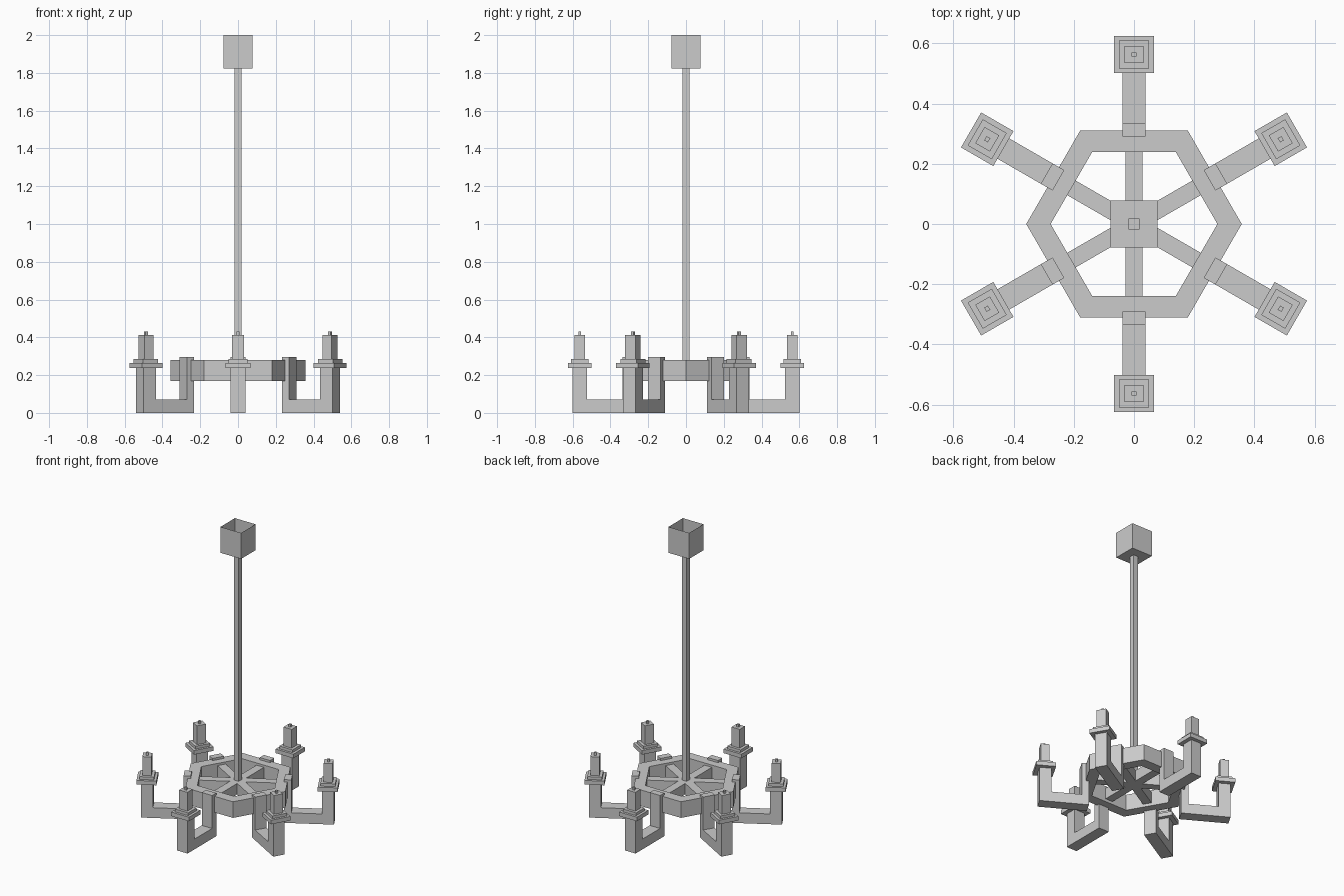
import bpy, bmesh
from math import radians, cos, sin
from mathutils import Matrix, Vector

cube = bpy.data.objects.get("Cube")
if cube:
    bpy.data.objects.remove(cube, do_unlink=True)

metal = bpy.data.materials.new("grey_metal")
metal.use_nodes = True
GREY = (0.6, 0.6, 0.6, 1)
metal.diffuse_color = GREY
metal.node_tree.nodes["Principled BSDF"].inputs["Base Color"].default_value = GREY


def finish(name, bm, angle=0):
    """Turn a bmesh into a flat-shaded object, rotated about the z axis."""
    mesh = bpy.data.meshes.new(name)
    bm.to_mesh(mesh)
    bm.free()
    mesh.materials.append(metal)
    obj = bpy.data.objects.new(name, mesh)
    obj.rotation_euler.z = radians(angle)
    bpy.context.collection.objects.link(obj)
    return obj


def add_box(bm, x0, x1, half_y, z0, z1):
    size = Matrix.Diagonal((x1 - x0, 2 * half_y, z1 - z0, 1))
    place = Matrix.Translation(((x0 + x1) / 2, 0, (z0 + z1) / 2))
    return bmesh.ops.create_cube(bm, size=1, matrix=place @ size)["verts"]


def box(name, x0, x1, half_y, z0, z1, angle=0):
    bm = bmesh.new()
    add_box(bm, x0, x1, half_y, z0, z1)
    return finish(name, bm, angle)


# Ceiling box, open at the top
bm = bmesh.new()
add_box(bm, -0.078, 0.078, 0.078, 1.823, 2.0)
bmesh.ops.delete(bm, geom=[f for f in bm.faces if f.normal.z > 0.9], context='FACES_ONLY')
finish("ceiling_box", bm)

# Hanging rod
box("hanging_rod", -0.018, 0.018, 0.018, 0.22, 1.83)

# Hexagonal ring: four loops of six corners, joined into a closed band
bm = bmesh.new()
section = [(0.358, 0.17), (0.358, 0.28), (0.277, 0.28), (0.277, 0.17)]
loops = [[bm.verts.new((r * cos(radians(a)), r * sin(radians(a)), z))
          for r, z in section] for a in range(0, 360, 60)]
for i in range(6):
    a, b = loops[i], loops[(i + 1) % 6]
    for j in range(4):
        k = (j + 1) % 4
        bm.faces.new((a[j], b[j], b[k], a[k]))
bmesh.ops.recalc_face_normals(bm, faces=bm.faces)
finish("hexagonal_ring", bm)

# Three crossing bars make the six spokes
for a in (30, 90, 150):
    box("spoke_bar", -0.26, 0.26, 0.028, 0.19, 0.265, a)

# Arms with candles
ARM = [(0.29, 0), (0.60, 0), (0.60, 0.24), (0.525, 0.24),
       (0.525, 0.07), (0.335, 0.07), (0.335, 0.295), (0.29, 0.295)]
for a in range(30, 390, 60):
    # U-shaped arm, extruded across its width
    bm = bmesh.new()
    face = bm.faces.new([bm.verts.new((r, -0.039, z)) for r, z in ARM])
    side = bmesh.ops.extrude_face_region(bm, geom=[face])["geom"]
    bmesh.ops.translate(bm, vec=Vector((0, 0.078, 0)),
                        verts=[v for v in side if isinstance(v, bmesh.types.BMVert)])
    bmesh.ops.recalc_face_normals(bm, faces=bm.faces)
    finish("arm", bm, a)

    # Drip tray, candle cup, candle and wick, stacked on the arm
    for name, half_r, half_w, z0, z1 in (
            ("drip_tray", 0.062, 0.067, 0.237, 0.265),
            ("candle_cup", 0.046, 0.050, 0.265, 0.284),
            ("candle", 0.028, 0.031, 0.284, 0.412),
            ("wick", 0.007, 0.008, 0.412, 0.430)):
        box(name, 0.563 - half_r, 0.563 + half_r, half_w, z0, z1, a)
